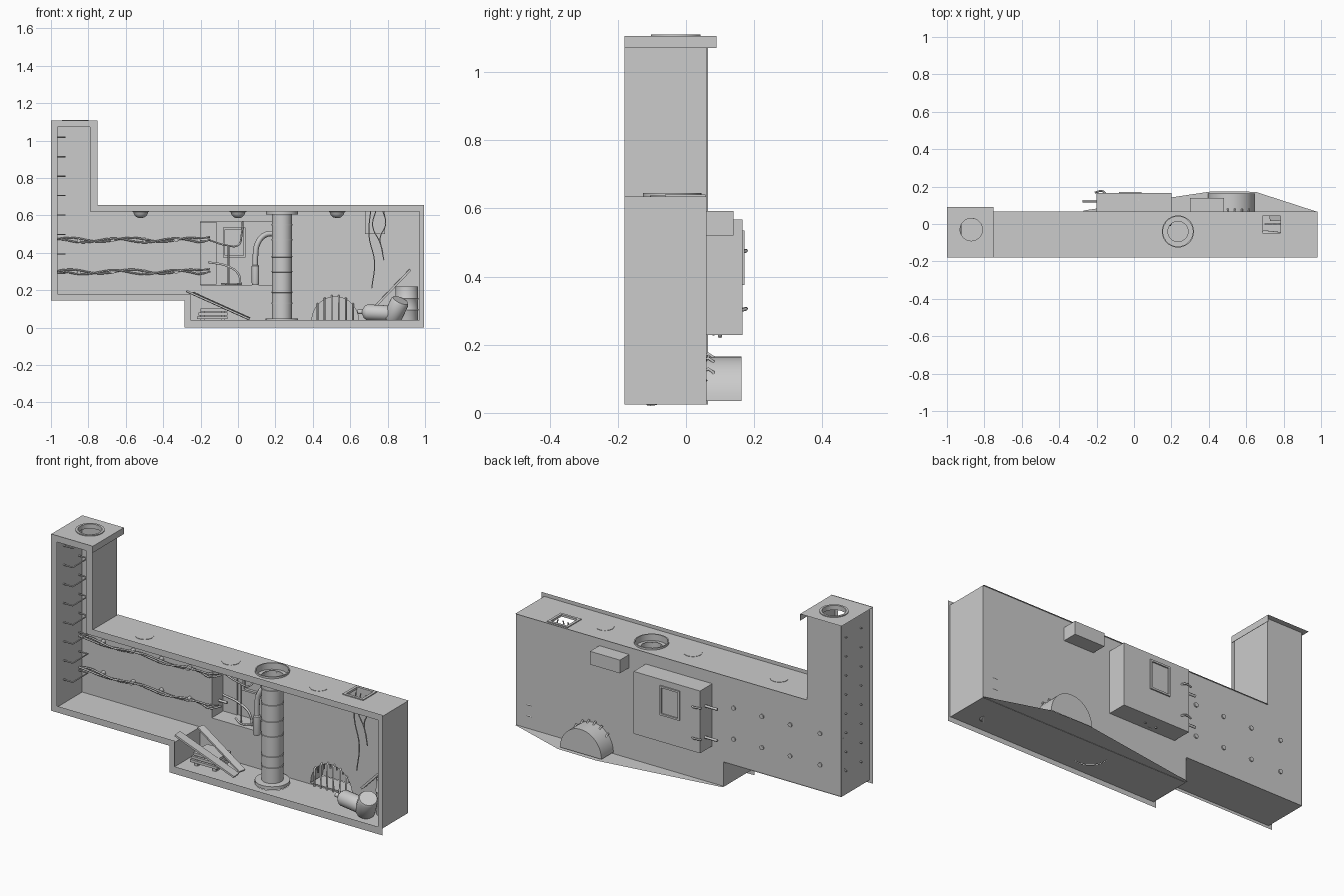
import bpy, bmesh, math
from mathutils import Vector

if "Cube" in bpy.data.objects:
    bpy.data.objects.remove(bpy.data.objects["Cube"])

FRONT, BACK = -0.18, 0.06


def finish(name, bm, smooth=False):
    bmesh.ops.recalc_face_normals(bm, faces=bm.faces)
    me = bpy.data.meshes.new(name)
    bm.to_mesh(me)
    bm.free()
    ob = bpy.data.objects.new(name, me)
    bpy.context.collection.objects.link(ob)
    if smooth:
        bpy.ops.object.select_all(action='DESELECT')
        ob.select_set(True)
        bpy.context.view_layer.objects.active = ob
        bpy.ops.object.shade_smooth_by_angle(angle=math.radians(40))
    return ob


def sheet(name, loops, place):
    """Flat plate: first loop is the outline, the others are holes."""
    bm = bmesh.new()
    edges = []
    for loop in loops:
        vs = [bm.verts.new(place(u, v)) for u, v in loop]
        edges += [bm.edges.new((vs[i - 1], vs[i])) for i in range(len(vs))]
    bmesh.ops.triangle_fill(bm, edges=edges, use_beauty=True)
    return finish(name, bm)


def strip(name, pts, y0, y1, smooth=False):
    """Open (x, z) line swept along y."""
    bm = bmesh.new()
    rows = [[bm.verts.new((x, y, z)) for x, z in pts] for y in (y0, y1)]
    for i in range(len(pts) - 1):
        bm.faces.new((rows[0][i], rows[0][i + 1], rows[1][i + 1], rows[1][i]))
    return finish(name, bm, smooth)


def box(name, x0, x1, y0, y1, z0, z1, open_front=False):
    bm = bmesh.new()
    bmesh.ops.create_cube(bm, size=1)
    for v in bm.verts:
        v.co = ((x0 + x1) / 2 + v.co.x * (x1 - x0), (y0 + y1) / 2 + v.co.y * (y1 - y0),
                (z0 + z1) / 2 + v.co.z * (z1 - z0))
    if open_front:
        bmesh.ops.delete(bm, geom=[f for f in bm.faces if all(abs(v.co.y - y0) < 1e-5 for v in f.verts)],
                         context='FACES')
    return finish(name, bm)


def beam(name, a, b, w, h):
    a, b = Vector(a), Vector(b)
    ob = box(name, -w / 2, w / 2, -h / 2, h / 2, -(b - a).length / 2, (b - a).length / 2)
    ob.rotation_euler = (b - a).to_track_quat('Z', 'Y').to_euler()
    ob.location = (a + b) / 2
    return ob


def lathe(name, prof, loc, rot=(0, 0, 0), n=28):
    """Spin an (r, z) profile about z."""
    bm = bmesh.new()
    vs = [bm.verts.new((r, 0, z)) for r, z in prof]
    es = [bm.edges.new(p) for p in zip(vs, vs[1:])]
    bmesh.ops.spin(bm, geom=vs + es, cent=(0, 0, 0), axis=(0, 0, 1), angle=math.tau, steps=n)
    bmesh.ops.remove_doubles(bm, verts=bm.verts, dist=1e-5)
    ob = finish(name, bm, True)
    ob.location, ob.rotation_euler = loc, rot
    return ob


def tube(name, pts, r, curved=True):
    cu = bpy.data.curves.new(name, 'CURVE')
    cu.dimensions, cu.bevel_depth, cu.bevel_resolution = '3D', r, 1
    cu.resolution_u, cu.use_fill_caps = 5, True
    sp = cu.splines.new('BEZIER' if curved else 'POLY')
    if curved:
        sp.bezier_points.add(len(pts) - 1)
        for p, co in zip(sp.bezier_points, pts):
            p.co, p.handle_left_type, p.handle_right_type = co, 'AUTO', 'AUTO'
    else:
        sp.points.add(len(pts) - 1)
        for p, co in zip(sp.points, pts):
            p.co = (*co, 1)
    ob = bpy.data.objects.new(name, cu)
    bpy.context.collection.objects.link(ob)
    bpy.ops.object.select_all(action='DESELECT')
    ob.select_set(True)
    bpy.context.view_layer.objects.active = ob
    bpy.ops.object.convert(target='MESH')
    return ob


def rect(x0, x1, y0, y1):
    return [(x0, y0), (x1, y0), (x1, y1), (x0, y1)]


def circle(x, y, r, n=28):
    return [(x + r * math.cos(i * math.tau / n), y + r * math.sin(i * math.tau / n)) for i in range(n)]


def ell(l, shaft, r, top, roof, floor, step_x, step_z):
    """Outline of the room with its raised left half and tall shaft."""
    return [(l, top), (l, step_z), (step_x, step_z), (step_x, floor), (r, floor),
            (r, roof), (shaft, roof), (shaft, top)]


def xz(y):
    return lambda u, v: (u, y, v)


def xy(z):
    return lambda u, v: (u, v, z)


# front frame and room shell
sheet("front_frame", [ell(-1, -.75, .995, 1.107, .655, 0, -.285, .145),
                      ell(-.965, -.79, .97, 1.072, .62, .04, -.255, .18)], xz(FRONT))
arch = [(.52 + .125 * math.cos(math.pi * i / 20), .035 + .13 * math.sin(math.pi * i / 20)) for i in range(21)]
shell = ell(-.98, -.77, .98, 1.105, .635, .025, -.27, .16)
sheet("back_wall", [shell, rect(-.2, .2, .228, .567), arch], xz(BACK))
strip("left_walls", shell[:4], FRONT, BACK + .005)
strip("right_wall", shell[4:6], FRONT, BACK)
strip("shaft_right_wall", shell[6:], FRONT, BACK)
COL = (.235, -.04)
sheet("floor", [[(-.27, FRONT), (.98, FRONT), (.98, .065), (.65, .172), (.42, .175), (-.27, .072)],
                circle(*COL, .085)], xy(.027))
sheet("ceiling", [rect(-.77, .98, FRONT, .068), circle(*COL, .083), rect(.68, .79, -.055, .05)], xy(.635))

# shaft cap with round opening
sheet("shaft_cap", [rect(-1, -.75, FRONT, .09), circle(-.87, -.03, .068)], xy(1.105))
box("cap_skirt", -.752, -.75, FRONT, .09, 1.07, 1.105)
lathe("cap_ring", [(.06, 1.085), (.072, 1.085), (.072, 1.11), (.06, 1.11), (.06, 1.085)], (-.87, -.03, 0))

# ladder rungs in the shaft
for i in range(8):
    z = .29 + i * .104
    tube("ladder_rung", [(-.99, -.1, z), (-.925, -.1, z), (-.925, .03, z), (-.99, .03, z)], .004, False)

# alcove with window, and utility box behind the wall
box("alcove", -.2, .2, BACK, .165, .228, .567, True)
box("alcove_side_panel", -.2, -.115, .155, .163, .23, .565)
for x in (-.075, .035):
    box("window_side", x - .005, x + .005, .15, .172, .38, .53)
for z in (.38, .53):
    box("window_rail", -.08, .04, .15, .172, z - .005, z + .005)
box("utility_box", .3, .48, BACK, .14, .52, .592)

# central column
prof = [(0, .03), (.087, .03), (.087, .048), (.054, .05)]
for z in (.13, .19, .3, .38, .47, .55):
    prof += [(.054, z - .004), (.057, z - .003), (.057, z + .003), (.054, z + .004)]
lathe("column", prof + [(.054, .615)], (*COL, 0), n=32)
lathe("column_collar", [(.054, .605), (.086, .605), (.086, .645), (.08, .645), (.08, .61), (.054, .61)], (*COL, 0))

# bent duct beside the column
tube("bent_duct", [(.093, .03, .3), (.093, .03, .38), (.105, .03, .45), (.14, .03, .493), (.2, 0, .505)], .015)
lathe("duct_sleeve", [(0, .228), (.017, .228), (.02, .24), (.02, .33), (.014, .335)], (.093, .03, 0), n=16)

# drain tunnel with bars
strip("drain_tunnel", arch, BACK, .163, True)
sheet("drain_end", [arch], xz(.163))
for i in range(6):
    x = .425 + i * .038
    h = .035 + .13 * math.sqrt(1 - ((x - .52) / .125) ** 2)
    tube("drain_bar", [(x, .05, .027), (x, .05, h), (x, .065, h + .01), (x, .08, h), (x, .08, h - .03)], .005, False)

# ceiling lamps
for x in (-.52, 0, .53):
    lathe("ceiling_lamp", [(0, .585), (.02, .589), (.034, .602), (.04, .618), (.046, .62), (.046, .637), (0, .637)],
          (x, -.06, 0), n=20)

# ceiling hatch, open flap and loose wires
for x in (.68, .79):
    box("hatch_trim", x - .007, x + .007, -.062, .057, .628, .64)
for y in (-.055, .05):
    box("hatch_trim", .68, .79, y - .007, y + .007, .628, .64)
box("hatch_flap", .68, .785, .045, .05, .5, .63)
for xs, low in (((.71, .7, .73, .715), .21), ((.74, .72, .76, .78), .36), ((.77, .79, .76, .775), .4)):
    tube("loose_wire", [(x, 0, .635 + (low - .635) * i / 3) for i, x in enumerate(xs)], .003)

# wall cables and clips
for z in (.47, .3):
    for k in (0, 1):
        pts = [(-.98 + .06 * i, .04 + .008 * math.cos(i * 1.3 + k * 3),
                z + .011 * math.sin(i * 1.15 + k * 1.8) - .004 * k) for i in range(14)]
        tube("wall_cable", pts + [(-.15, .05 + .02 * k, z + .015 * (1 - k))], .005)
    for x in (-.85, -.67, -.5, -.33):
        lathe("cable_clip", [(0, 0), (.012, 0), (.012, .03), (0, .03)], (x, .066, z), (math.pi / 2, 0, 0), 10)
    tube("cable_stub", [(-.275, .122, z), (-.15, .122, z)], .007, False)
    tube("cable_stub", [(-.21, .168, z + .005), (-.17, .176, z + .005), (-.15, .16, z)], .005)
tube("alcove_cable", [(-.16, .1, .47), (-.06, .1, .44), (0, .1, .44), (.02, .12, .5), (.025, .13, .567)], .005)
tube("alcove_cable", [(-.16, .1, .35), (-.06, .1, .33), (0, .1, .29), (.015, .1, .225)], .006)
tube("alcove_cable", [(-.05, .1, .44), (-.05, .1, .22)], .005, False)
tube("alcove_cable", [(-.09, .11, .235), (-.03, .08, .232), (.02, .1, .235)], .005)

# plank stack and leaning planks
for i in range(3):
    z = .045 + i * .021
    box("stacked_plank", -.22 + .01 * i, -.055, -.1, .02, z, z + .014)
for x in (-.2, -.09):
    box("stack_spacer", x, x + .02, -.09, .01, .027, .09)
beam("leaning_plank", (-.275, -.13, .195), (.06, -.1, .045), .05, .01)
beam("leaning_plank", (-.24, .02, .185), (.06, -.05, .05), .04, .01)
beam("leaning_board", (.73, .03, .11), (.922, .04, .31), .03, .012)

# barrel, canister and tipped drum
lathe("barrel", [(0, .027), (.058, .027), (.06, .035), (.06, .09), (.063, .095), (.06, .1), (.06, .15),
                 (.063, .155), (.06, .16), (.06, .22), (.055, .22), (.055, .212), (0, .212)], (.903, .0, 0))
lathe("canister", [(0, 0), (.012, 0), (.012, .025), (.032, .035), (.042, .05), (.042, .19), (.035, .2), (0, .2)],
      (.64, -.07, .085), (0, math.radians(93), math.radians(-6)), 20)
lathe("tipped_drum", [(0, -.06), (.044, -.06), (.05, -.05), (.05, .05), (.044, .06), (0, .06)],
      (.845, -.1, .095), (math.radians(20), math.radians(25), 0), 20)
